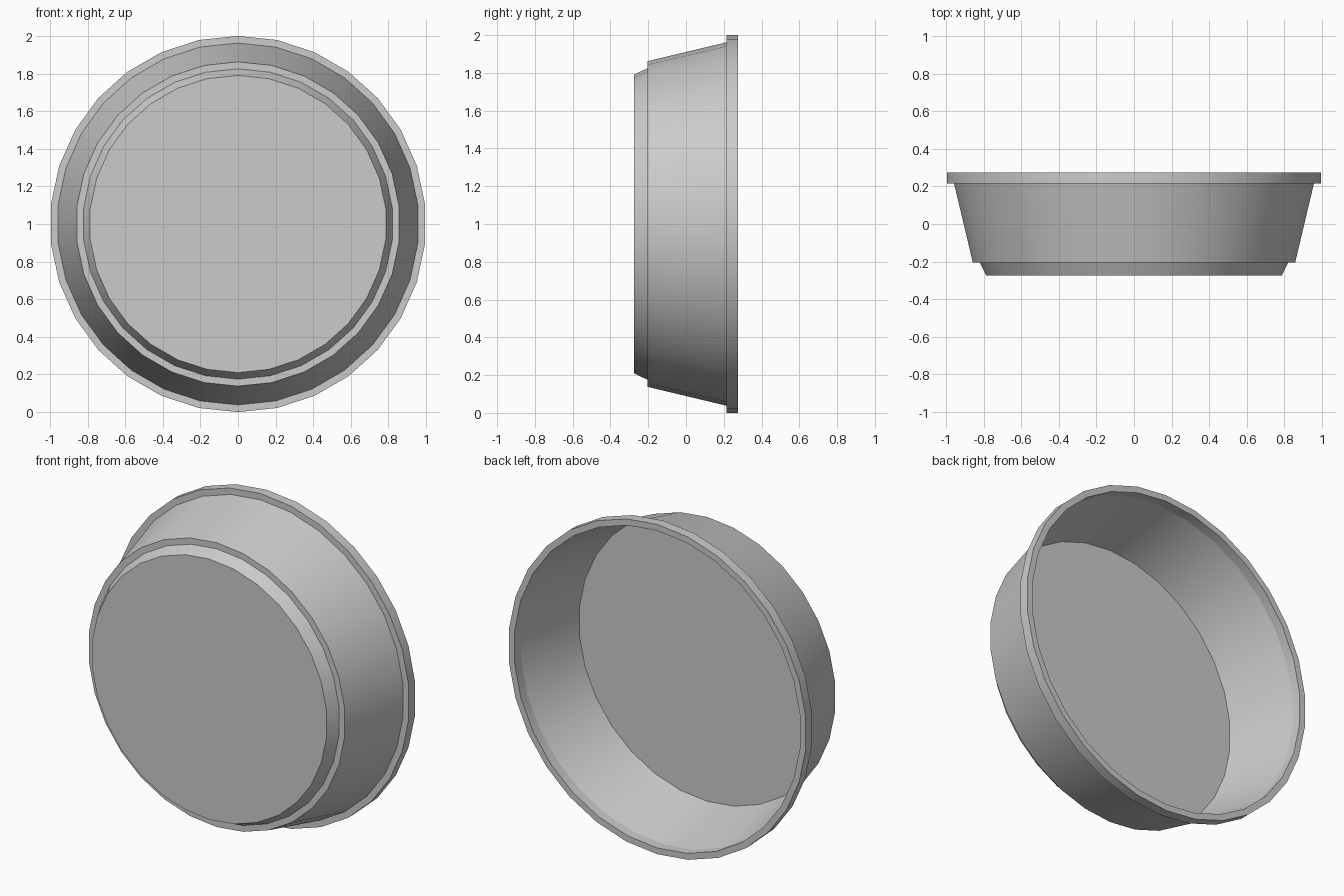
import bpy
import bmesh
from math import sin, cos, tau, radians

if "Cube" in bpy.data.objects:
    bpy.data.objects.remove(bpy.data.objects["Cube"], do_unlink=True)

SIDES = 30
CENTRE_Z = 1.0

grey = bpy.data.materials.new("light_grey")
grey.use_nodes = True
colour = (0.6, 0.6, 0.6, 1)
grey.diffuse_color = colour
grey.node_tree.nodes["Principled BSDF"].inputs["Base Color"].default_value = colour


def lathe(name, profile, closed=False, front_cap=False):
    """Turn (radius, y) points around the horizontal front-to-back axis."""
    bm = bmesh.new()
    rings = []
    for r, y in profile:
        angles = [tau * i / SIDES for i in range(SIDES)]
        rings.append([bm.verts.new((r * sin(a), y, CENTRE_Z + r * cos(a))) for a in angles])
    pairs = list(zip(rings, rings[1:]))
    if closed:
        pairs.append((rings[-1], rings[0]))
    for a, b in pairs:
        for i in range(SIDES):
            j = (i + 1) % SIDES
            bm.faces.new((a[i], a[j], b[j], b[i]))
    if front_cap:
        bm.faces.new(rings[0][::-1])
    mesh = bpy.data.meshes.new(name)
    bm.to_mesh(mesh)
    bm.free()
    mesh.materials.append(grey)
    obj = bpy.data.objects.new(name, mesh)
    bpy.context.collection.objects.link(obj)
    bpy.ops.object.select_all(action="DESELECT")
    obj.select_set(True)
    bpy.context.view_layer.objects.active = obj
    bpy.ops.object.shade_smooth_by_angle(angle=radians(25))
    return obj


# Raised front plate with a bevelled edge
lathe("front_plate", [(0.79, -0.275), (0.825, -0.204)], front_cap=True)

# Thin flared bowl: flat floor and sloping wall
lathe("bowl", [(0.862, -0.204), (0.962, 0.215)], front_cap=True)

# Square-section rim around the open back
lathe("rim", [(0.962, 0.275), (0.962, 0.215), (1.0, 0.215), (1.0, 0.275)], closed=True)
